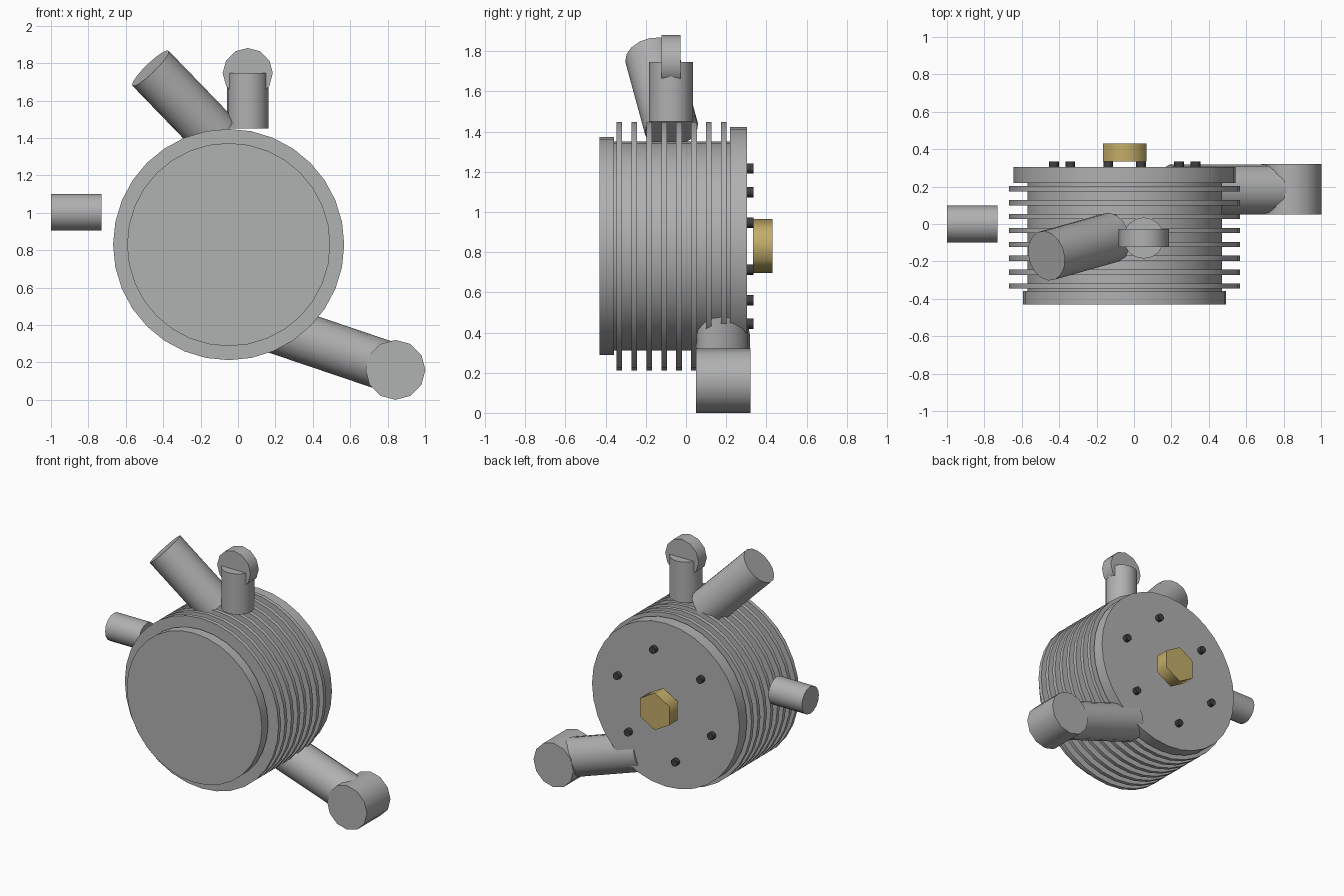
import bpy, bmesh
from math import cos, sin, pi, radians
from mathutils import Vector

if "Cube" in bpy.data.objects:
    bpy.data.objects.remove(bpy.data.objects["Cube"])

CX, CZ = -0.05, 0.83  # drum axis


def material(name, color):
    m = bpy.data.materials.new(name)
    m.diffuse_color = (*color, 1)
    m.use_nodes = True
    m.node_tree.nodes["Principled BSDF"].inputs["Base Color"].default_value = m.diffuse_color
    return m


grey = material("grey_metal", (0.435, 0.437, 0.442))
dark = material("dark_steel", (0.05, 0.05, 0.055))
brass = material("brass", (0.55, 0.42, 0.14))


def rod(name, start, end, radius, sides=16, mat=grey):
    """Closed prism between two points, first corner along local +Y."""
    start, end = Vector(start), Vector(end)
    rot = Vector((0, 0, 1)).rotation_difference(end - start)
    bm = bmesh.new()
    rings = []
    for p in (start, end):
        rings.append([bm.verts.new(p + rot @ Vector((
            radius * cos(pi / 2 + 2 * pi * i / sides),
            radius * sin(pi / 2 + 2 * pi * i / sides), 0))) for i in range(sides)])
    a, b = rings
    bm.faces.new(a[::-1])
    bm.faces.new(b)
    for i in range(sides):
        j = (i + 1) % sides
        bm.faces.new((a[i], a[j], b[j], b[i]))
    me = bpy.data.meshes.new(name)
    bm.to_mesh(me)
    bm.free()
    ob = bpy.data.objects.new(name, me)
    bpy.context.collection.objects.link(ob)
    me.materials.append(mat)
    bpy.ops.object.select_all(action='DESELECT')
    ob.select_set(True)
    bpy.context.view_layer.objects.active = ob
    # smooth sides, sharp end rims
    bpy.ops.object.shade_smooth_by_angle(angle=radians(70))
    return ob


def disc(name, x, z, y0, y1, radius, sides=32, mat=grey):
    return rod(name, (x, y0, z), (x, y1, z), radius, sides, mat)


# Finned drum
disc("drum_core", CX, CZ, -0.37, 0.23, 0.52)
disc("front_cover", CX, CZ, -0.43, -0.358, 0.543)
disc("back_plate", CX, CZ, 0.218, 0.304, 0.593)
for i in range(8):
    y = -0.332 + i * 0.0743
    disc(f"cooling_fin_{i + 1}", CX, CZ, y - 0.014, y + 0.014, 0.618)

# Bolt circle and centre nut
for i in range(6):
    a = radians(17.2 + 60 * i)
    disc(f"bolt_{i + 1}", CX + 0.396 * cos(a), CZ + 0.396 * sin(a), 0.295, 0.335, 0.026, 12, dark)
disc("centre_nut", CX, CZ, 0.334, 0.43, 0.135, 6, brass)

# Side stub
rod("side_stub", (-1.0, 0, 1.003), (-0.73, 0, 1.003), 0.098)

# Upright port with disc on top
rod("top_port", (0.052, -0.075, 1.45), (0.052, -0.075, 1.746), 0.11)
disc("top_port_disc", 0.052, 1.747, -0.122, -0.027, 0.134, 12)

# Slanted pipe
rod("slanted_pipe", (-0.12, -0.072, 1.413), (-0.468, -0.17, 1.773), 0.135)

# Lower arm with round end
rod("lower_arm", (0.19, 0.185, 0.385), (0.84, 0.185, 0.165), 0.134)
disc("lower_arm_end", 0.842, 0.16, 0.05, 0.32, 0.16, 12)
